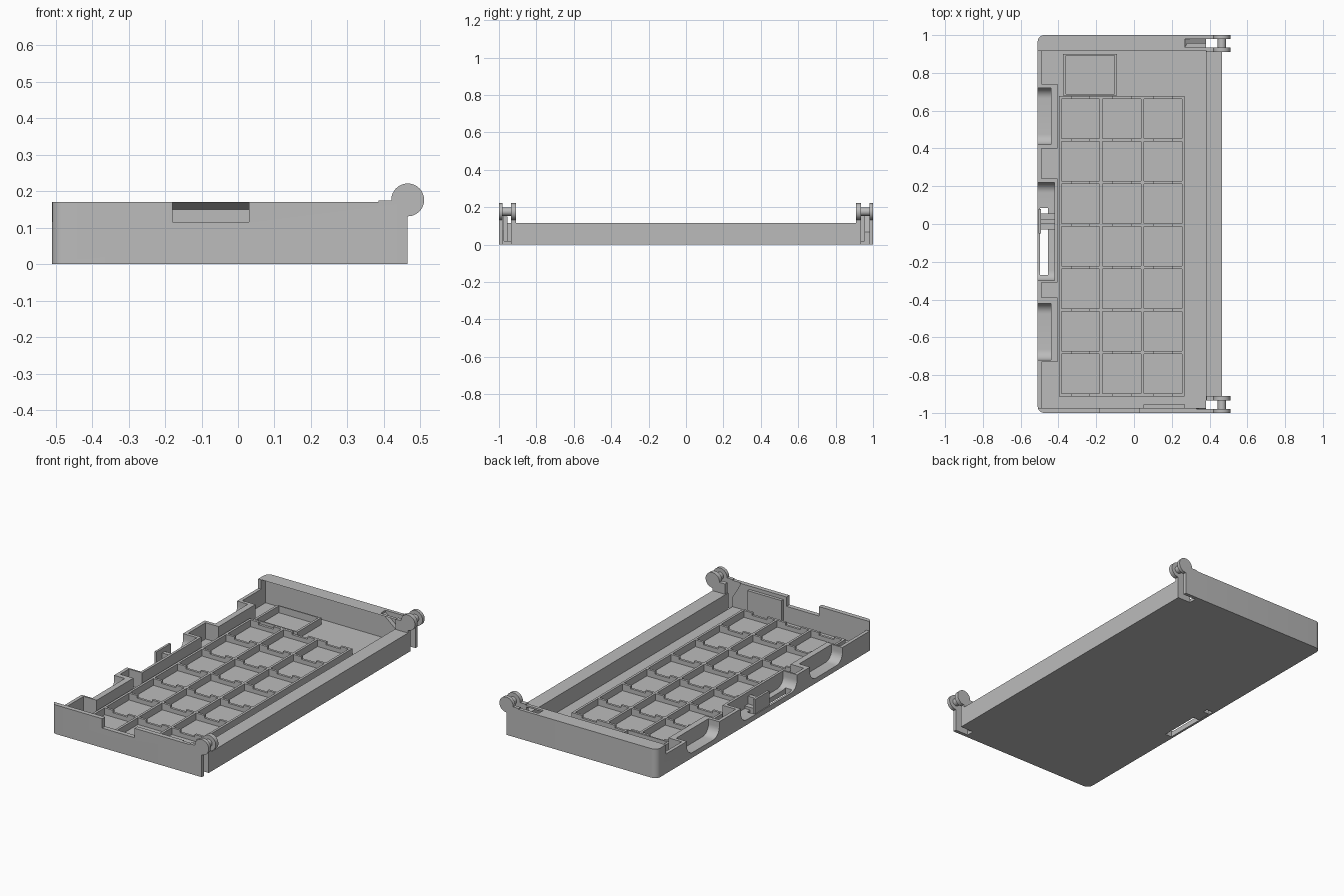
import bpy, bmesh, math
from mathutils import Matrix

if "Cube" in bpy.data.objects:
    bpy.data.objects.remove(bpy.data.objects["Cube"], do_unlink=True)

grey = bpy.data.materials.new("plain grey")
grey.use_nodes = True
grey.diffuse_color = (0.5, 0.5, 0.5, 1)
grey.node_tree.nodes["Principled BSDF"].inputs["Base Color"].default_value = (0.5, 0.5, 0.5, 1)


def finish(name, bm):
    bmesh.ops.recalc_face_normals(bm, faces=bm.faces)
    mesh = bpy.data.meshes.new(name)
    bm.to_mesh(mesh)
    bm.free()
    mesh.materials.append(grey)
    ob = bpy.data.objects.new(name, mesh)
    bpy.context.collection.objects.link(ob)
    return ob


def add_box(bm, x0, x1, y0, y1, z0, z1):
    verts = bmesh.ops.create_cube(bm, size=1)["verts"]
    for v in verts:
        v.co.x = x1 if v.co.x > 0 else x0
        v.co.y = y1 if v.co.y > 0 else y0
        v.co.z = z1 if v.co.z > 0 else z0


def boxes(name, *dims):
    bm = bmesh.new()
    for d in dims:
        add_box(bm, *d)
    return finish(name, bm)


def prism(name, profile, axis, a, b):
    """Extrude a 2D profile along x (y,z points) or along y (x,z points)."""
    bm = bmesh.new()
    place = (lambda p: (a, p[0], p[1])) if axis == "x" else (lambda p: (p[0], a, p[1]))
    face = bm.faces.new([bm.verts.new(place(p)) for p in profile])
    new = bmesh.ops.extrude_face_region(bm, geom=[face])["geom"]
    shift = (b - a, 0, 0) if axis == "x" else (0, b - a, 0)
    bmesh.ops.translate(bm, verts=[g for g in new if isinstance(g, bmesh.types.BMVert)], vec=shift)
    return finish(name, bm)


def cut(cutter, *targets):
    for ob in targets:
        mod = ob.modifiers.new("cut", "BOOLEAN")
        mod.operation = "DIFFERENCE"
        mod.solver = "EXACT"
        mod.object = cutter
        bpy.context.view_layer.objects.active = ob
        bpy.ops.object.modifier_apply(modifier=mod.name)
    bpy.data.objects.remove(cutter, do_unlink=True)


def scoop(y0, y1, z, r, x1):
    """Cutter with rounded lower corners, open at the top and outside."""
    arc = [math.radians(90 * i / 8) for i in range(9)]
    pts = [(y0, 0.3)]
    pts += [(y0 + r - r * math.cos(t), z + r - r * math.sin(t)) for t in arc]
    pts += [(y1 - r + r * math.sin(t), z + r - r * math.cos(t)) for t in arc]
    pts += [(y1, 0.3)]
    return prism("scoop_cutter", pts, "x", -0.6, x1)


# Tray shell with rounded left corners
bm = bmesh.new()
add_box(bm, -0.51, 0.465, -1, 1, 0, 0.17)
corners = [e for e in bm.edges if all(v.co.x < -0.5 for v in e.verts)
           and abs(e.verts[0].co.z - e.verts[1].co.z) > 0.1]
bmesh.ops.bevel(bm, geom=corners, offset=0.035, segments=6, profile=0.5, affect="EDGES")
tray = finish("tray", bm)

# Hollow interior with an undercut lip on the back wall, then lower side walls
cut(prism("interior_cutter", [(-0.973, 0.02), (0.955, 0.02), (0.955, 0.15), (0.915, 0.17),
                              (0.915, 0.3), (-0.973, 0.3)], "x", -0.49, 0.38), tray)
cut(boxes("side_cutter", (-0.6, 0.7, -0.973, 0.915, 0.115, 0.3)), tray)
cut(boxes("notch_cutter", (-0.18, 0.03, -1.1, -0.9, 0.115, 0.3)), tray)

# Hinge gaps and the ramps leading into them
for s, x0 in ((1, 0.27), (-1, 0.33)):
    ya, yb = sorted((s * 0.935, s * 0.98))
    cut(boxes("gap_cutter", (0.38, 0.6, ya, yb, -0.1, 0.3)), tray)
    cut(prism("ramp_cutter", [(x0, 0.16), (0.39, 0.06), (0.39, 0.3), (x0, 0.3)], "y", ya, yb), tray)

# Left side blocks with finger scoops and the latch opening
blocks = boxes("side_blocks", (-0.49, -0.405, 0.40, 0.74, 0.02, 0.115),
               (-0.49, -0.405, -0.31, 0.24, 0.02, 0.115),
               (-0.49, -0.405, -0.73, -0.39, 0.02, 0.115))
for y0, y1, x1 in ((0.42, 0.72, -0.44), (-0.72, -0.42, -0.44), (-0.30, 0.22, -0.42)):
    cut(scoop(y0, y1, 0.03, 0.055, x1), tray, blocks)
cut(boxes("slot_cutter", (-0.497, -0.455, -0.27, 0.085, -0.1, 0.06)), tray, blocks)

# Latch tab
latch = boxes("latch_tab", (-0.505, -0.492, -0.05, 0.08, 0.02, 0.115),
              (-0.495, -0.42, -0.03, 0.055, 0.0, 0.045),
              (-0.495, -0.42, 0.0, 0.025, 0.045, 0.09))

# Compartment grid: long ribs, and cross ribs dipped in the middle of each cell
cols = [-0.39, -0.175, 0.045, 0.26]
rows = [-0.905 + i * 0.225 for i in range(8)]
t = 0.007
boxes("long_ribs", *[(x - t, x + t, rows[0] - t, rows[-1] + t, 0.02, 0.06) for x in cols])
cross = []
for y in rows:
    cross.append((cols[0], cols[-1], y - t, y + t, 0.02, 0.045))
    for a, b in zip(cols, cols[1:]):
        cross.append((a, a + 0.06, y - t, y + t, 0.02, 0.06))
        cross.append((b - 0.06, b, y - t, y + t, 0.02, 0.06))
boxes("cross_ribs", *cross)

# Extra compartment at the back
xa, xb, ya, yb = -0.375, -0.09, 0.68, 0.90
boxes("back_compartment", (xa, xa + 2 * t, ya, yb, 0.02, 0.06), (xb - 2 * t, xb, ya, yb, 0.02, 0.06),
      (xa, xb, ya, ya + t, 0.02, 0.06), (xa, xb, yb - t, yb, 0.02, 0.06))

# Stiffener on the front wall
boxes("front_stiffener", (0.05, 0.27, -0.975, -0.955, 0.02, 0.15))

# Hinges: two knuckles, necks and a pin at each end
for s, side in ((1, "back"), (-1, "front")):
    bm = bmesh.new()
    for ya, yb, r in ((0.91, 0.935, 0.045), (0.98, 1.0, 0.045), (0.93, 0.985, 0.022)):
        spot = Matrix.Translation((0.465, s * (ya + yb) / 2, 0.176)) @ Matrix.Rotation(math.pi / 2, 4, "X")
        bmesh.ops.create_cone(bm, cap_ends=True, segments=32, radius1=r, radius2=r,
                              depth=yb - ya, matrix=spot)
        if r > 0.03:
            y0, y1 = sorted((s * ya, s * yb))
            add_box(bm, 0.385, 0.465, y0, y1, 0, 0.175)
    hinge = finish(side + "_hinge", bm)

# Smooth the rounded parts, keep edges sharp
for ob in bpy.context.collection.objects:
    ob.select_set(ob.type == "MESH" and ob.data.materials.get("plain grey") is not None)
bpy.context.view_layer.objects.active = tray
bpy.ops.object.shade_smooth_by_angle(angle=math.radians(30))
